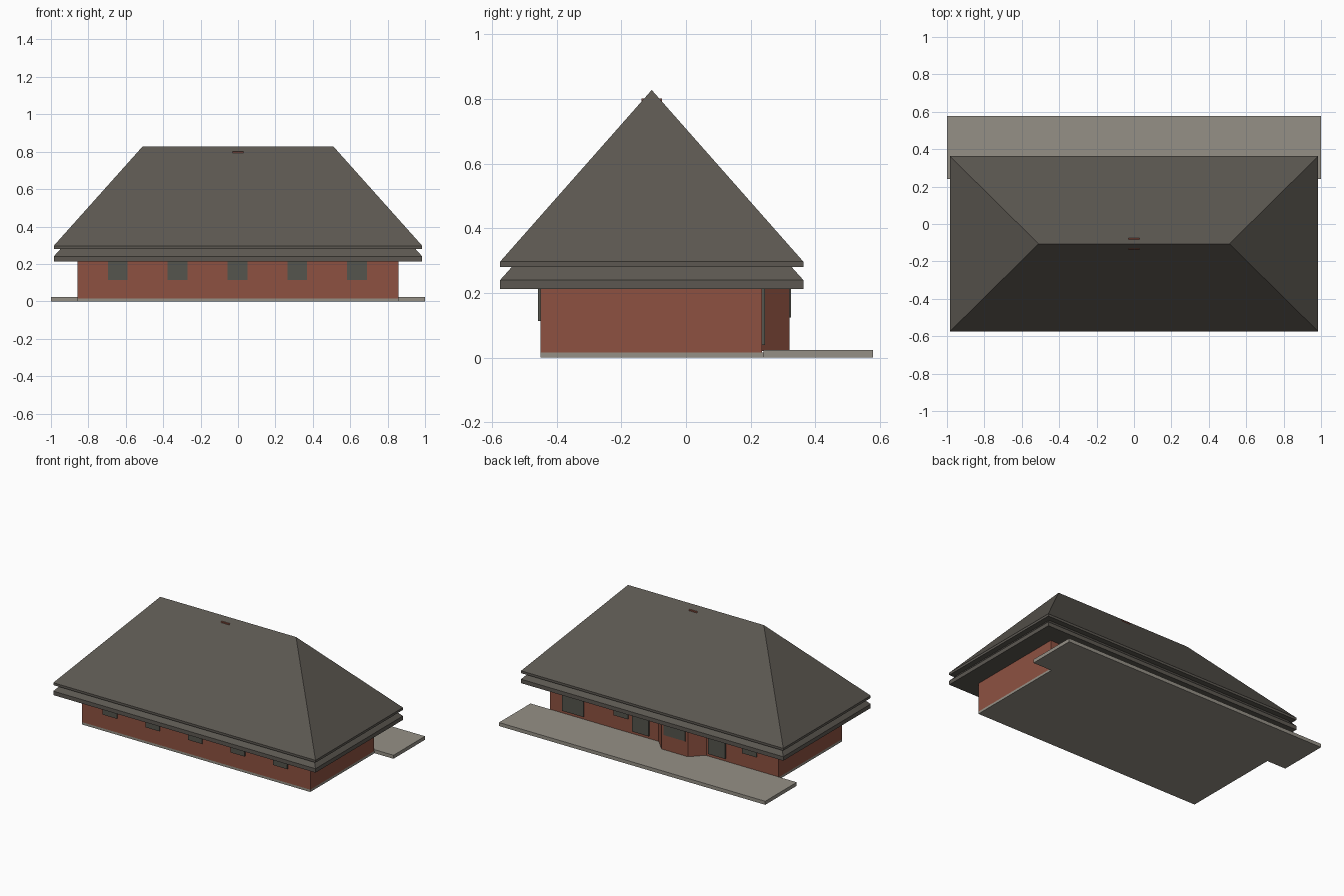
import bpy
import bmesh

cube = bpy.data.objects.get("Cube")
if cube:
    bpy.data.objects.remove(cube, do_unlink=True)


def material(name, rgb):
    m = bpy.data.materials.new(name)
    m.use_nodes = True
    m.diffuse_color = (*rgb, 1)
    bsdf = m.node_tree.nodes["Principled BSDF"]
    bsdf.inputs["Base Color"].default_value = (*rgb, 1)
    bsdf.inputs["Roughness"].default_value = 0.9
    return m


BRICK = material("red brick", (0.27, 0.083, 0.053))
ROOF = material("brown grey roof", (0.107, 0.097, 0.083))
GLAZING = material("dark grey joinery", (0.09, 0.09, 0.074))
PAVING = material("stone paving", (0.30, 0.28, 0.24))


def loft(name, mat, sections):
    """Join stacked outlines of equal point count, capped at both ends."""
    bm = bmesh.new()
    rings = [[bm.verts.new(p) for p in s] for s in sections]
    n = len(rings[0])
    for low, high in zip(rings, rings[1:]):
        for i in range(n):
            j = (i + 1) % n
            bm.faces.new((low[i], low[j], high[j], high[i]))
    bm.faces.new(rings[0][::-1])
    bm.faces.new(rings[-1])
    bmesh.ops.remove_doubles(bm, verts=bm.verts, dist=1e-5)
    bmesh.ops.recalc_face_normals(bm, faces=bm.faces)
    mesh = bpy.data.meshes.new(name)
    bm.to_mesh(mesh)
    bm.free()
    mesh.materials.append(mat)
    ob = bpy.data.objects.new(name, mesh)
    bpy.context.collection.objects.link(ob)
    return ob


def rect(x0, x1, y0, y1, z):
    return [(x0, y0, z), (x1, y0, z), (x1, y1, z), (x0, y1, z)]


def box(name, mat, x0, x1, y0, y1, z0, z1):
    return loft(name, mat, [rect(x0, x1, y0, y1, z) for z in (z0, z1)])


# Ground slab and rear terrace
FRONT, BACK, SIDE = -0.45, 0.235, 0.858
box("floor_slab", PAVING, -SIDE, SIDE, FRONT, BACK + 0.005, 0, 0.016)
box("rear_terrace", PAVING, -1, 1, BACK + 0.005, 0.578, 0, 0.024)

# Brick walls and rear bay
EAVE = 0.213
box("walls", BRICK, -SIDE, SIDE, FRONT, BACK, 0.016, EAVE + 0.01)
bay = [(0.05, BACK - 0.01), (-0.04, 0.32), (-0.238, 0.32), (-0.33, BACK - 0.01)]
loft("rear_bay", BRICK, [[(x, y, z) for x, y in bay] for z in (0.02, EAVE + 0.01)])

# Windows in a row along the front, with matching ones at the rear
WINDOW, SILL = 0.053, 0.113
for i in range(5):
    x = -0.643 + 0.32 * i
    box(f"front_window_{i + 1}", GLAZING, x - WINDOW, x + WINDOW,
        FRONT - 0.008, FRONT + 0.01, SILL, EAVE + 0.005)
for i, x in enumerate((0.32, -0.645)):
    box(f"rear_window_{i + 1}", GLAZING, x - WINDOW, x + WINDOW,
        BACK - 0.01, BACK + 0.008, SILL, EAVE + 0.005)
box("bay_window", GLAZING, -0.22, -0.058, 0.31, 0.324, 0.125, EAVE + 0.005)

# Rear doors
for i, (x0, x1) in enumerate(((0.60, 0.76), (0.11, 0.235), (-0.465, -0.335))):
    box(f"rear_door_{i + 1}", GLAZING, x0, x1,
        BACK - 0.01, BACK + 0.009, 0.04, EAVE + 0.005)

# Two stacked hipped roofs with flat fascias
RX, RY0, RY1 = 0.985, -0.575, 0.363
RIDGE_X, RIDGE_Y = 0.51, -0.106


def eave(inset, z):
    return rect(-RX + inset, RX - inset, RY0 + inset, RY1 - inset, z)


loft("lower_roof", ROOF, [eave(0, EAVE), eave(0, 0.24), eave(0.042, 0.287)])
loft("main_roof", ROOF, [eave(0, 0.281), eave(0, 0.297),
                         rect(-RIDGE_X, RIDGE_X, RIDGE_Y, RIDGE_Y, 0.828)])

# Chimney stub just breaking the slopes beside the ridge
box("chimney", BRICK, -0.03, 0.03, RIDGE_Y - 0.031, RIDGE_Y + 0.031, 0.6, 0.801)
